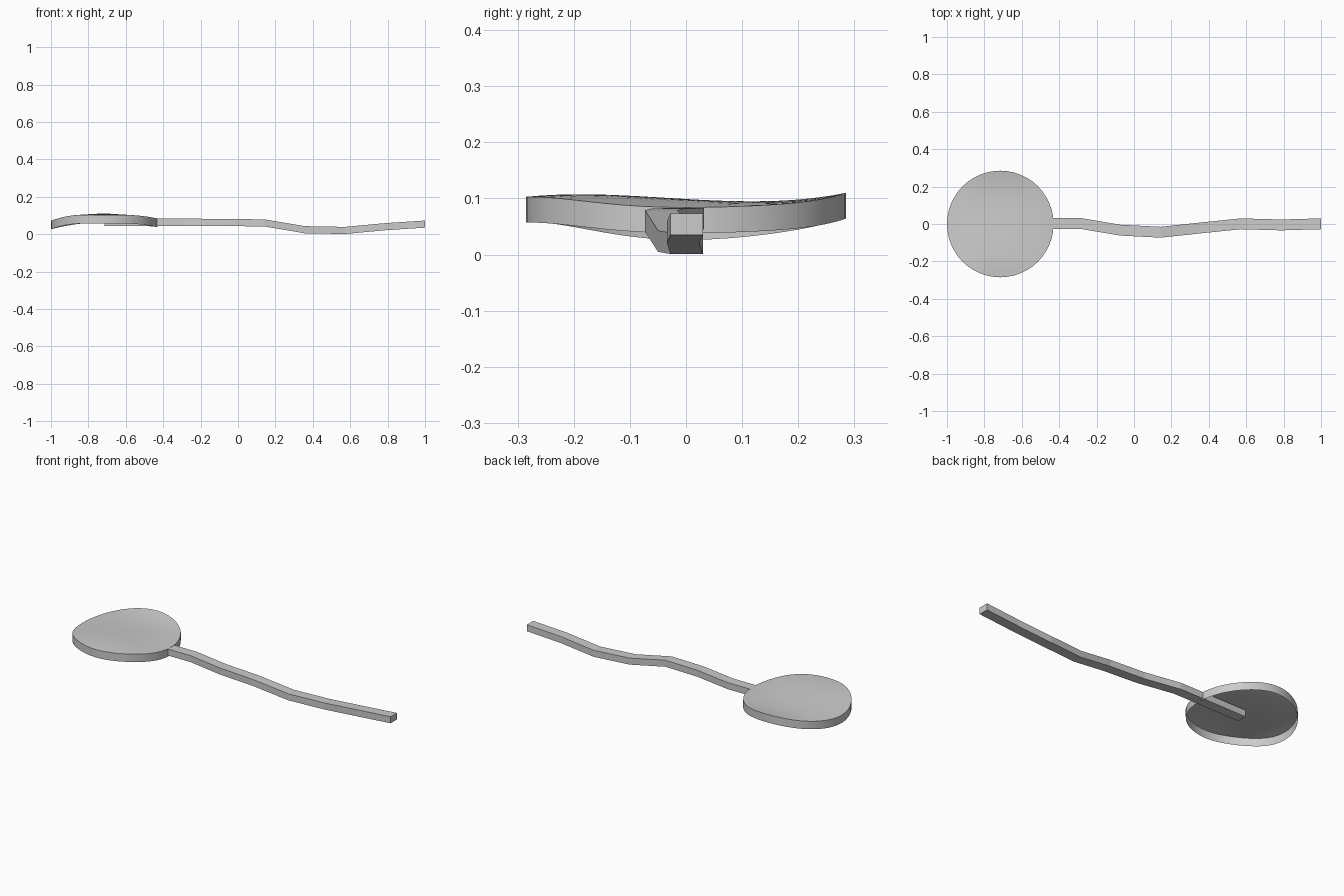
import bpy, bmesh, math

if "Cube" in bpy.data.objects:
    bpy.data.objects.remove(bpy.data.objects["Cube"])

R, CX, RIM = 0.285, -0.715, 0.046
SEGS, RINGS = 48, 10


def add_object(name, bm):
    bmesh.ops.recalc_face_normals(bm, faces=bm.faces[:])
    mesh = bpy.data.meshes.new(name)
    bm.to_mesh(mesh)
    bm.free()
    obj = bpy.data.objects.new(name, mesh)
    bpy.context.collection.objects.link(obj)
    return obj


def pad_height(u, v):
    # gently rippled top, drooping at both ends of x
    droop = 0.027 * abs(u) ** 3 if u < 0 else 0.015 * u * u
    skew = (0.02 * v ** 3 - 0.0165 * v) * (1 - u * u)
    return 0.099 + 0.0075 * v * v + skew - droop


# Round leaf pad: rippled disc with a rim hanging down, open underneath
bm = bmesh.new()
centre = bm.verts.new((CX, 0, pad_height(0, 0)))
loops = []
for i in range(1, RINGS + 2):
    r = min(i, RINGS) / RINGS
    drop = RIM if i > RINGS else 0
    loop = []
    for k in range(SEGS):
        a = 2 * math.pi * k / SEGS
        u, v = r * math.cos(a), r * math.sin(a)
        loop.append(bm.verts.new((CX + R * u, R * v, pad_height(u, v) - drop)))
    loops.append(loop)
for k in range(SEGS):
    n = (k + 1) % SEGS
    bm.faces.new((centre, loops[0][k], loops[0][n]))
    for a, b in zip(loops, loops[1:]):
        bm.faces.new((a[k], b[k], b[n], a[n]))
pad = add_object("leaf_pad", bm)
# keep the top face pointing up on the open shell
if pad.data.polygons[0].normal.z < 0:
    pad.data.flip_normals()
bpy.context.view_layer.objects.active = pad
pad.select_set(True)
bpy.ops.object.shade_smooth_by_angle(angle=math.radians(40))

# Square stem: a flat-faced bar swept along a wandering path
ys = [0, 0.002, 0.003, -0.033, -0.044, -0.021, 0.001, -0.005, 0.001]
zs = [0.064, 0.064, 0.064, 0.063, 0.060, 0.024, 0.020, 0.040, 0.054]
W, H = 0.029, 0.019
bm = bmesh.new()
sections = []
for i, (y, z) in enumerate(zip(ys, zs)):
    x = CX + i * (1 - CX) / (len(ys) - 1)
    sections.append([bm.verts.new((x, y + sy * W, z + sz * H))
                     for sy, sz in ((-1, -1), (1, -1), (1, 1), (-1, 1))])
for a, b in zip(sections, sections[1:]):
    for k in range(4):
        bm.faces.new((a[k], a[(k + 1) % 4], b[(k + 1) % 4], b[k]))
bm.faces.new(sections[0])
bm.faces.new(sections[-1])
add_object("stem", bm)
